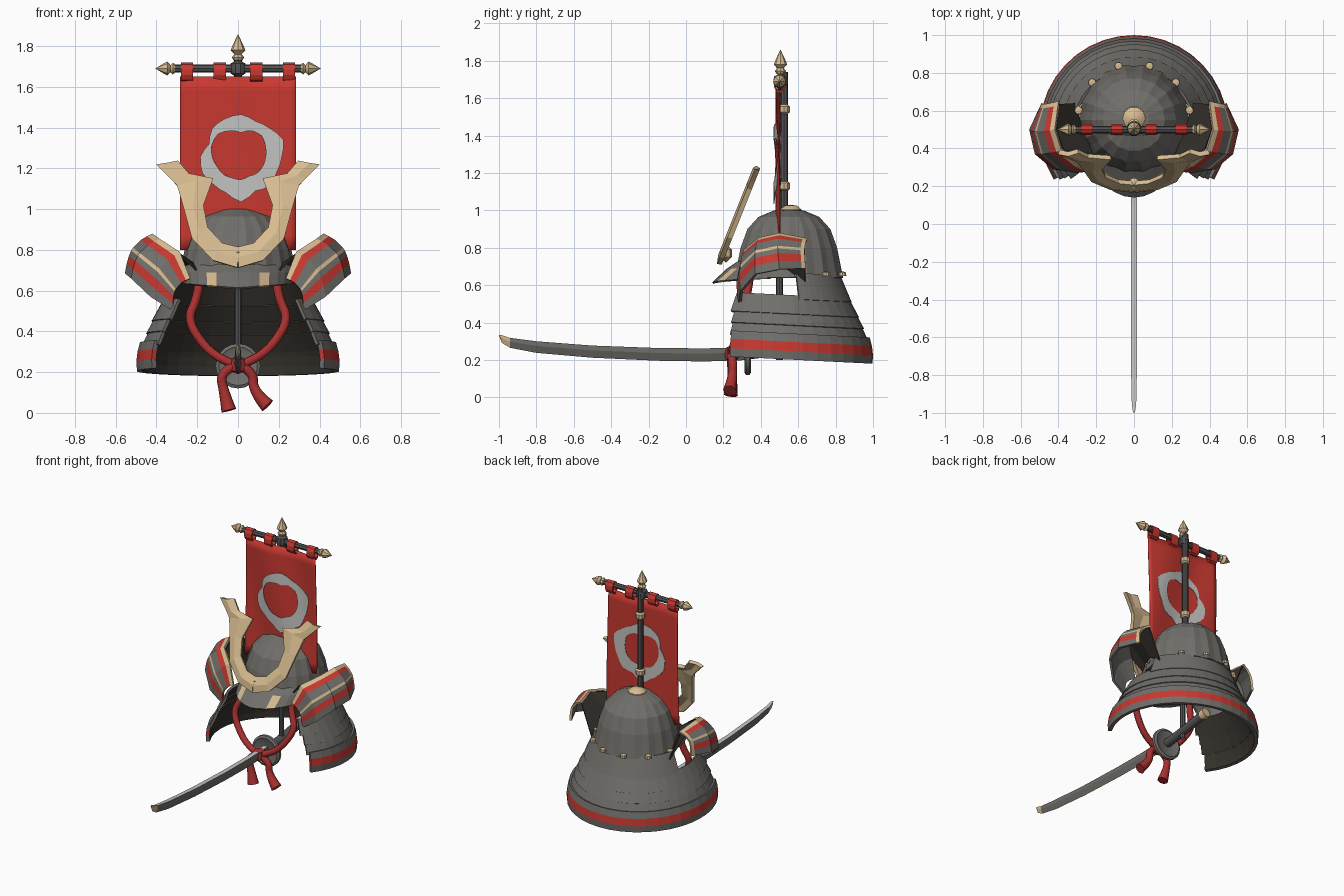
import bpy, bmesh, math
from mathutils import Vector
from math import sin, cos, pi, radians

if "Cube" in bpy.data.objects:
    bpy.data.objects.remove(bpy.data.objects["Cube"])


def material(name, r, g, b):
    m = bpy.data.materials.new(name)
    m.use_nodes = True
    m.diffuse_color = (r, g, b, 1)
    m.node_tree.nodes["Principled BSDF"].inputs["Base Color"].default_value = (r, g, b, 1)
    return m


GREY = material("iron grey", .165, .158, .145)
STEEL = material("dark steel", .085, .085, .085)
LINING = material("dark lining", .035, .03, .025)
GOLD = material("pale gold", .68, .5, .28)
RED = material("banner red", .58, .04, .03)
CORD = material("cord red", .40, .03, .03)
WHITE = material("pale grey", .55, .55, .54)


def smooth(ob, angle=35):
    bpy.ops.object.select_all(action='DESELECT')
    ob.select_set(True)
    bpy.context.view_layer.objects.active = ob
    bpy.ops.object.shade_smooth_by_angle(angle=radians(angle))


def grid(name, rows, mats, rule=None, thick=0, mirror=False, soft=False):
    """Skin a surface over rows of points; the last material lines the inner side."""
    bm = bmesh.new()
    vs = [[bm.verts.new(p) for p in row] for row in rows]
    for i in range(len(rows) - 1):
        for j in range(len(rows[0]) - 1):
            f = bm.faces.new((vs[i][j], vs[i + 1][j], vs[i + 1][j + 1], vs[i][j + 1]))
            f.material_index = rule(i, j) if rule else 0
    bmesh.ops.remove_doubles(bm, verts=bm.verts, dist=.0005)
    me = bpy.data.meshes.new(name)
    bm.to_mesh(me)
    bm.free()
    for m in mats:
        me.materials.append(m)
    ob = bpy.data.objects.new(name, me)
    bpy.context.collection.objects.link(ob)
    if soft:
        smooth(ob)
    if thick:
        s = ob.modifiers.new("thickness", 'SOLIDIFY')
        s.thickness = thick
        s.material_offset = len(mats) - 1 and 20
    if mirror:
        ob.modifiers.new("mirror", 'MIRROR')
    return ob


def ring(profile, cy, a0=0, a1=360, n=24, tilt=0, rib=0):
    """Rows of an arc swept around a vertical axis, profile (radius, z) bottom up."""
    rows = []
    for i in range(n + 1):
        a = radians(a0 + (a1 - a0) * i / n)
        k = 1 - rib * (i % 2)
        rows.append([(r * k * cos(a), cy + r * k * sin(a), z - tilt * r * sin(a))
                     for r, z in profile])
    return rows


def lathe(name, profile, mat, loc, rot=(0, 0, 0), n=10):
    ob = grid(name, ring(profile, 0, n=n), [mat], soft=True)
    ob.location, ob.rotation_euler = loc, rot
    return ob


def tube(name, pts, mat, depth, radii=None, mirror=False):
    cu = bpy.data.curves.new(name, 'CURVE')
    cu.dimensions = '3D'
    cu.bevel_depth, cu.bevel_resolution, cu.resolution_u = depth, 2, 5
    cu.use_fill_caps = True
    sp = cu.splines.new('NURBS')
    sp.points.add(len(pts) - 1)
    for i, p in enumerate(pts):
        sp.points[i].co = (*p, 1)
        sp.points[i].radius = radii[i] if radii else 1
    sp.use_endpoint_u, sp.order_u = True, 3
    cu.materials.append(mat)
    ob = bpy.data.objects.new(name, cu)
    bpy.context.collection.objects.link(ob)
    smooth_select = bpy.context.view_layer.objects
    bpy.ops.object.select_all(action='DESELECT')
    ob.select_set(True)
    smooth_select.active = ob
    bpy.ops.object.convert(target='MESH')
    ob = bpy.context.view_layer.objects.active
    smooth(ob, 50)
    if mirror:
        ob.modifiers.new("mirror", 'MIRROR')
    return ob


# Ribbed helmet bowl with cap and rivets
bowl = [(.295, .64), (.28, .71), (.262, .8), (.225, .9), (.165, .965), (.08, 1.0), (0, 1.005)]
grid("helmet_bowl", ring(bowl, .55, n=36, rib=.03), [GREY, LINING], thick=.012)
lathe("helmet_cap", [(.065, 0), (.06, .02), (.035, .04), (0, .045)], GOLD, (0, .56, .985))
for a in range(10, 180, 32):
    lathe("bowl_rivet", [(.022, -.012), (.02, .008), (0, .014)], GOLD,
          (.298 * cos(radians(a)), .55 + .298 * sin(radians(a)), .66))

# Visor
arc = [radians(-168 + 156 * i / 14) for i in range(15)]
grid("visor", [[(.275 * cos(a), .53 + .39 * sin(a), .615 + .02 * abs(cos(a))),
                (.28 * cos(a), .55 + .33 * sin(a), .69),
                (.262 * cos(a), .55 + .27 * sin(a), .73)] for a in arc],
     [GREY, GOLD, LINING], lambda i, j: int(j == 0 and i in (4, 9)), thick=.012)

# Neck guard of overlapping flared plates
for k, (prof, a) in enumerate([([(.385, .53), (.325, .67)], 16), ([(.425, .45), (.37, .55)], -38),
                               ([(.452, .39), (.408, .47)], -35), ([(.475, .325), (.435, .41)], -34)]):
    grid("neck_plate_%d" % (k + 1), ring(prof, .5, a, 180 - a, 26, .05),
         [GREY, LINING], thick=.016)
rim = [(.497, .205), (.5, .25), (.494, .30), (.482, .345)]
grid("neck_rim", ring(rim, .5, -32, 212, 26, .05), [GREY, RED, LINING],
     lambda i, j: int(j == 1), thick=.025)

# Turned back side flaps with stripes and gold edge
top_edge = [(.40, .65, .85), (.42, .5, .88), (.385, .39, .855), (.285, .31, .79), (.235, .28, .66)]
low_edge = [(.49, .64, .69), (.555, .5, .685), (.525, .37, .66), (.43, .29, .57), (.32, .28, .50)]
steps = [0, .12, .27, .5, .57, .68, .84, 1]
bulge = Vector((.028, -.01, .028))
path = [(top_edge[0], low_edge[0])] + [
    (Vector(top_edge[i]).lerp(Vector(top_edge[i + 1]), t), Vector(low_edge[i]).lerp(Vector(low_edge[i + 1]), t))
    for i in range(4) for t in (.15, 1)]
stripe = [1, 2, 0, 1, 0, 2, 0]
grid("side_flap", [[Vector(a).lerp(Vector(b), v) + bulge * sin(pi * v) for v in steps] for a, b in path],
     [GREY, GOLD, RED, GREY], lambda i, j: 1 if i == 0 else stripe[j], thick=.016, mirror=True)
grid("flap_bracket", [[(.31, .64, .62), (.395, .635, .84)], [(.27, .5, .72), (.41, .5, .865)],
                      [(.22, .38, .74), (.375, .4, .84)], [(.2, .34, .7), (.28, .32, .78)]],
     [LINING], thick=.008, mirror=True)

# Forked crest
outer = [(0, .71), (.12, .745), (.22, .85), (.262, 1), (.295, 1.11), (.33, 1.15), (.395, 1.215)]
inner = [(0, .80), (.08, .82), (.155, .9), (.175, 1.01), (.125, 1.14), (.245, 1.16), (.30, 1.225)]


def crest_point(x, z, lift=0):
    return (x, .195 + .4 * (z - .72) - lift, z)


grid("crest", [[crest_point(*o), crest_point((o[0] + i[0]) / 2, (o[1] + i[1]) / 2, .012), crest_point(*i)]
               for o, i in zip(outer, inner)], [GOLD], thick=-.026, mirror=True)
lathe("crest_boss", [(0, -.05), (.03, -.02), (.03, .02), (0, .05)], GOLD, (0, .215, .77), n=8)


# Banner with painted wreath on both faces
def cloth(x, z, off=0):
    return (x, .49 + off + .011 * sin(14 * x + 4 * z), z)


grid("banner", [[cloth(-.285 + .57 * i / 20, .8 + .85 * j / 12) for j in range(13)] for i in range(21)],
     [RED], thick=.004, soft=True)
out_r = [.2, .225, .2, .19, .21, .205, .2, .17, .2, .205, .19, .19, .22, .18, .2, .19]
in_r = [.12, .13, .145, .14, .12, .14, .16, .155, .14, .125, .12, .11, .11, .1, .11, .115]
for side, off in (("front", -.008), ("back", .01)):
    rows = []
    for i in range(33):
        a, k = 2 * pi * i / 32, (i // 2) % 16
        n = (k + i % 2) % 16
        ro, ri = (out_r[k] + out_r[n]) / 2, (in_r[k] + in_r[n]) / 2
        rows.append([cloth(.015 + r * cos(a), 1.255 + r * sin(a), off) for r in (ri, (ri + ro) / 2, ro)])
    grid("wreath_" + side, rows, [WHITE], thick=.003)

# Banner pole, crossbar, loops and finials
lathe("banner_pole", [(.02, .96), (.02, 1.74)], STEEL, (0, .525, 0), n=8)
for z in (1.13, 1.54):
    lathe("pole_collar", [(.02, -.025), (.032, -.015), (.032, .015), (.02, .025)], GOLD, (0, .525, z))
lathe("crossbar", [(.02, -.33), (.02, .33)], STEEL, (0, .5, 1.69), (0, pi / 2, 0), 8)
lathe("pole_joint", [(0, -.045), (.036, -.025), (.04, 0), (.036, .025), (0, .045)], STEEL, (0, .505, 1.69))
spear = [(.022, -.015), (.03, 0), (.018, .015), (.036, .035), (.026, .06), (0, .115)]
lathe("top_finial", spear, GOLD, (0, .505, 1.745), n=8)
for s in (-1, 1):
    lathe("bar_finial", [(r * .95, z * .75) for r, z in spear], GOLD,
          (s * .32, .5, 1.69), (0, s * pi / 2, 0), 8)
for x in (-.25, -.09, .09, .25):
    loop = lathe("banner_loop", [(.022, -.03), (.03, -.03), (.03, .03), (.022, .03)], RED,
                 (x, .5, 1.672), (0, pi / 2, 0))
    loop.scale = (1.55, 1, 1)

# Inner stand post
lathe("stand_post", [(.018, .2), (.018, .98)], STEEL, (0, .5, 0), n=8)

# Chin cord, knot and tassels
tube("chin_cord", [(.19, .34, .64), (.2, .33, .56), (.25, .3, .46), (.17, .27, .33), (.08, .25, .26), (0, .245, .23)],
     CORD, .022, mirror=True)
lathe("cord_knot", [(0, -.045), (.035, -.03), (.042, 0), (.035, .03), (0, .045)], CORD, (0, .245, .235))
for name, pts in (("right", [(0, .24, .24), (-.09, .24, .2), (-.07, .25, .11), (-.045, .24, .012)]),
                  ("left", [(0, .24, .24), (.08, .25, .2), (.07, .25, .11), (.145, .235, .035)])):
    tube("tassel_" + name, pts, CORD, .024, [.9, 1, .95, 1.55])

# Curved sword: blade stations are (y, top, bottom, half width)
stations = [(-1, .335, .33, .002), (-.985, .333, .292, .008), (-.94, .318, .265, .012),
            (-.8, .3, .238, .015), (-.5, .277, .212, .016), (-.15, .264, .196, .017),
            (.1, .262, .192, .017), (.34, .268, .2, .017)]
grid("sword_blade", [[(w, y, t), (-w, y, t), (-w, y, t * .6 + b * .4), (0, y, b),
                      (w, y, t * .6 + b * .4), (w, y, t)] for y, t, b, w in stations],
     [GREY, WHITE, GOLD], lambda i, j: 2 if i < 2 and j else int(j == 0))
lathe("sword_guard", [(0, -.012), (.085, -.012), (.095, -.018), (.11, -.01), (.11, .01), (.095, .018),
                      (.085, .012), (0, .012)], GREY, (0, .33, .23), (pi / 2, 0, 0), 20)
tube("sword_grip", [(0, .33, .233), (0, .5, .25), (0, .72, .29)], STEEL, .03)
tube("grip_pommel", [(0, .7, .286), (0, .74, .294)], GOLD, .035)
